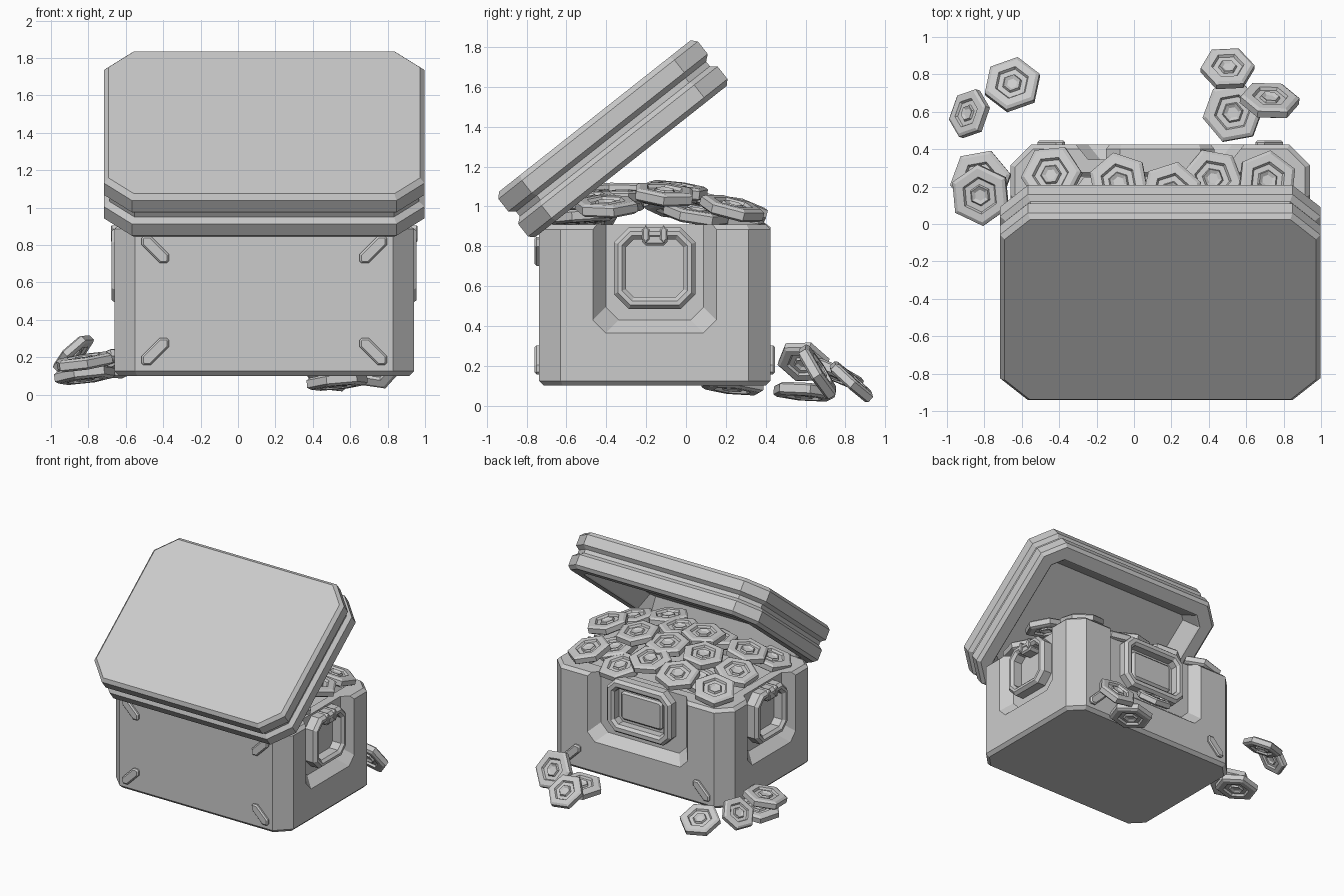
import bpy, bmesh, math
from mathutils import Vector, Matrix

if "Cube" in bpy.data.objects:
    bpy.data.objects.remove(bpy.data.objects["Cube"])

grey = bpy.data.materials.new("plain_grey")
grey.use_nodes = True
COLOUR = (0.6, 0.6, 0.6, 1)
grey.diffuse_color = COLOUR
grey.node_tree.nodes["Principled BSDF"].inputs["Base Color"].default_value = COLOUR

CX, CY = 0.14, -0.157          # chest centre
HX, HY = 0.80, 0.582           # chest half sizes
UP = Vector((0, 0, 1))


def octagon(hx, hy, c, w, x=0, y=0):
    """Rectangle with cut corners at height w."""
    pts = [(hx, hy - c), (hx - c, hy), (c - hx, hy), (-hx, hy - c),
           (-hx, c - hy), (c - hx, -hy), (hx - c, -hy), (hx, c - hy)]
    return [Vector((x + a, y + b, w)) for a, b in pts]


def hexagon(r, w):
    return [Vector((r * math.cos(k * math.pi / 3), r * math.sin(k * math.pi / 3), w)) for k in range(6)]


def loft(name, rings, matrix=None, loop=False):
    """Skin a stack of rings, capped at both ends or closed into a loop."""
    bm = bmesh.new()
    rows = [[bm.verts.new(p) for p in ring] for ring in rings]
    n = len(rows[0])
    pairs = list(zip(rows, rows[1:])) + ([(rows[-1], rows[0])] if loop else [])
    for a, b in pairs:
        for i in range(n):
            j = (i + 1) % n
            bm.faces.new((a[i], a[j], b[j], b[i]))
    if not loop:
        bm.faces.new(rows[0])
        bm.faces.new(rows[-1])
    bmesh.ops.recalc_face_normals(bm, faces=bm.faces)
    mesh = bpy.data.meshes.new(name)
    bm.to_mesh(mesh)
    bm.free()
    mesh.materials.append(grey)
    obj = bpy.data.objects.new(name, mesh)
    bpy.context.collection.objects.link(obj)
    if matrix:
        obj.matrix_world = matrix
    return obj


def stack(hx, hy, c, steps):
    """Octagons inset by the first value of each step, at the second."""
    return [octagon(hx - d, hy - d, max(c - 0.586 * d, 0.01), w) for d, w in steps]


def wall(u, w, origin):
    """Frame on a wall: u along it, z up, w outwards."""
    m = Matrix((u, UP, w)).transposed().to_4x4()
    m.translation = origin
    return m


X, Y = Vector((1, 0, 0)), Vector((0, 1, 0))
walls = {"left": wall(Y, X, (CX + HX, CY, 0)),
         "right": wall(-Y, -X, (CX - HX, CY, 0)),
         "back": wall(-X, Y, (CX, CY + HY, 0)),
         "front": wall(X, -Y, (CX, CY - HY, 0))}

# Chest body, hollow at the top
body = loft("chest_body", stack(HX, HY, 0.11, [
    (0.025, 0.1), (0, 0.125), (0, 0.885), (0.025, 0.91), (0.15, 0.91), (0.17, 0.89), (0.17, 0.82)]),
    Matrix.Translation((CX, CY, 0)))

# Recesses open at the rim, on three walls
for side, half in (("left", 0.31), ("right", 0.31), ("back", 0.45)):
    rings = []
    for grow, w in ((0.065, -0.08), (0, 0), (-0.02, 0.025)):
        low, high = 0.365 + grow, 1.4
        rings.append(octagon(half - grow, (high - low) / 2, 0.065, w, 0, (high + low) / 2))
    cutter = loft("recess_cutter", rings, walls[side])
    cutter.hide_render = True
    mod = body.modifiers.new("recess", "BOOLEAN")
    mod.object, mod.operation, mod.solver = cutter, "DIFFERENCE", "EXACT"
    bpy.context.view_layer.objects.active = body
    bpy.ops.object.modifier_apply(modifier=mod.name)
    bpy.data.objects.remove(cutter)


def frame(name, side, hx, hy, z, thick, front):
    """Bevelled octagonal ring standing in a recess."""
    steps = [(0, -0.09), (0, front - 0.025), (0.02, front), (thick - 0.02, front),
             (thick, front - 0.02), (thick, -0.09)]
    loft(name, stack(hx, hy, 0.075, steps), walls[side] @ Matrix.Translation((0, z, 0)), loop=True)


def block(name, side, u, z, hu, hz, low, high, bevel=0.012):
    loft(name, stack(hu, hz, 0.02, [(0, low), (0, high - bevel), (bevel, high)]),
         walls[side] @ Matrix.Translation((u, z, 0)))


# Side handles with their hinges
for side in ("left", "right"):
    frame(side + "_handle", side, 0.205, 0.205, 0.69, 0.06, 0.015)
    block(side + "_handle_hinge", side, 0, 0.845, 0.065, 0.04, -0.08, 0.01)
    for u in (-0.045, 0.045):
        block(side + "_hinge_clip", side, u, 0.86, 0.018, 0.045, -0.08, 0.02, 0.006)

# Back lock plate
frame("lock_frame", "back", 0.29, 0.215, 0.7, 0.07, 0)
block("lock_panel", "back", 0, 0.7, 0.185, 0.115, -0.085, -0.045, 0.015)

# Diagonal corner studs: four on the front, two low on the back
for side, heights in (("front", (0.23, 0.775)), ("back", (0.23,))):
    for z in heights:
        for s in (-1, 1):
            lean = s * (1 if z > 0.5 else -1) * math.pi / 4
            loft(side + "_stud", stack(0.095, 0.034, 0.026, [(0, -0.01), (0, 0.012), (0.01, 0.022)]),
                 walls[side] @ Matrix.Translation((s * 0.583, z, 0)) @ Matrix.Rotation(lean, 4, "Z"))

# Open lid: two bands with a groove, hollow below
tilt = math.radians(38.3)
lid_matrix = Matrix.Translation((CX, 0, 0)) @ Matrix.Rotation(tilt, 4, "X") @ Matrix.Translation((0, 0.542, 1.133))
loft("lid", stack(0.857, 0.638, 0.15, [
    (0.2, 0.13), (0.13, 0.01), (0.12, 0), (0.025, 0), (0, 0.025), (0, 0.105), (0.03, 0.13),
    (0.03, 0.16), (0, 0.185), (0, 0.265), (0.025, 0.292)]), lid_matrix)


# Hexagonal coins: stepped faces on both sides
def coin(x, y, z, nx, ny, spin, r=0.165):
    half = [(0.03, 0.018), (0.05, 0.03), (0.058, 0.016), (0.09, 0.016), (0.1, 0.032),
            (0.145, 0.032), (0.165, 0.02)]
    rings = [hexagon(a, w) for a, w in half] + [hexagon(a, -w) for a, w in reversed(half)]
    normal = Vector((nx, ny, math.sqrt(max(0, 1 - nx * nx - ny * ny))))
    turn = UP.rotation_difference(normal).to_matrix().to_4x4()
    loft("coin", rings, Matrix.Translation((x, y, z)) @ turn
         @ Matrix.Rotation(math.radians(spin), 4, "Z") @ Matrix.Scale(r / 0.165, 4))


# Coins heaped in the chest, tilting away from the top of the heap
heap = [(0.78, -0.11, 1.06), (0.71, 0.23, 0.99), (0.47, -0.05, 1.08), (0.51, -0.5, 1.03),
        (0.06, -0.31, 1.08), (-0.3, -0.36, 1.02), (0.2, 0.17, 1.02), (-0.08, 0.22, 0.99),
        (-0.44, 0.26, 0.98), (-0.42, -0.05, 1.0), (0.42, 0.24, 0.93), (0.75, -0.4, 1.0),
        (0.2, -0.05, 1.06), (-0.1, -0.08, 1.04), (0.3, -0.35, 1.05), (0.1, -0.53, 0.95),
        (-0.42, -0.5, 0.94), (0.6, 0.05, 0.96), (-0.2, 0.1, 0.95)]
for i, (x, y, z) in enumerate(heap):
    coin(x, y, z, 0.35 * (x - 0.2), 0.4 * (y + 0.15) + 0.08, i * 23)

# Coins scattered on the ground
coin(-0.65, 0.745, 0.165, -0.1, 0.4, 20, 0.155)
coin(-0.88, 0.59, 0.22, -0.68, 0.22, 10, 0.135)
coin(-0.82, 0.235, 0.105, -0.12, 0.1, 10)
coin(-0.82, 0.155, 0.175, -0.15, -0.08, 35)
coin(0.5, 0.83, 0.12, 0.05, 0.66, 5, 0.145)
coin(0.53, 0.595, 0.07, -0.1, 0.08, 10)
coin(0.725, 0.66, 0.17, 0.1, 0.84, 3, 0.16)
